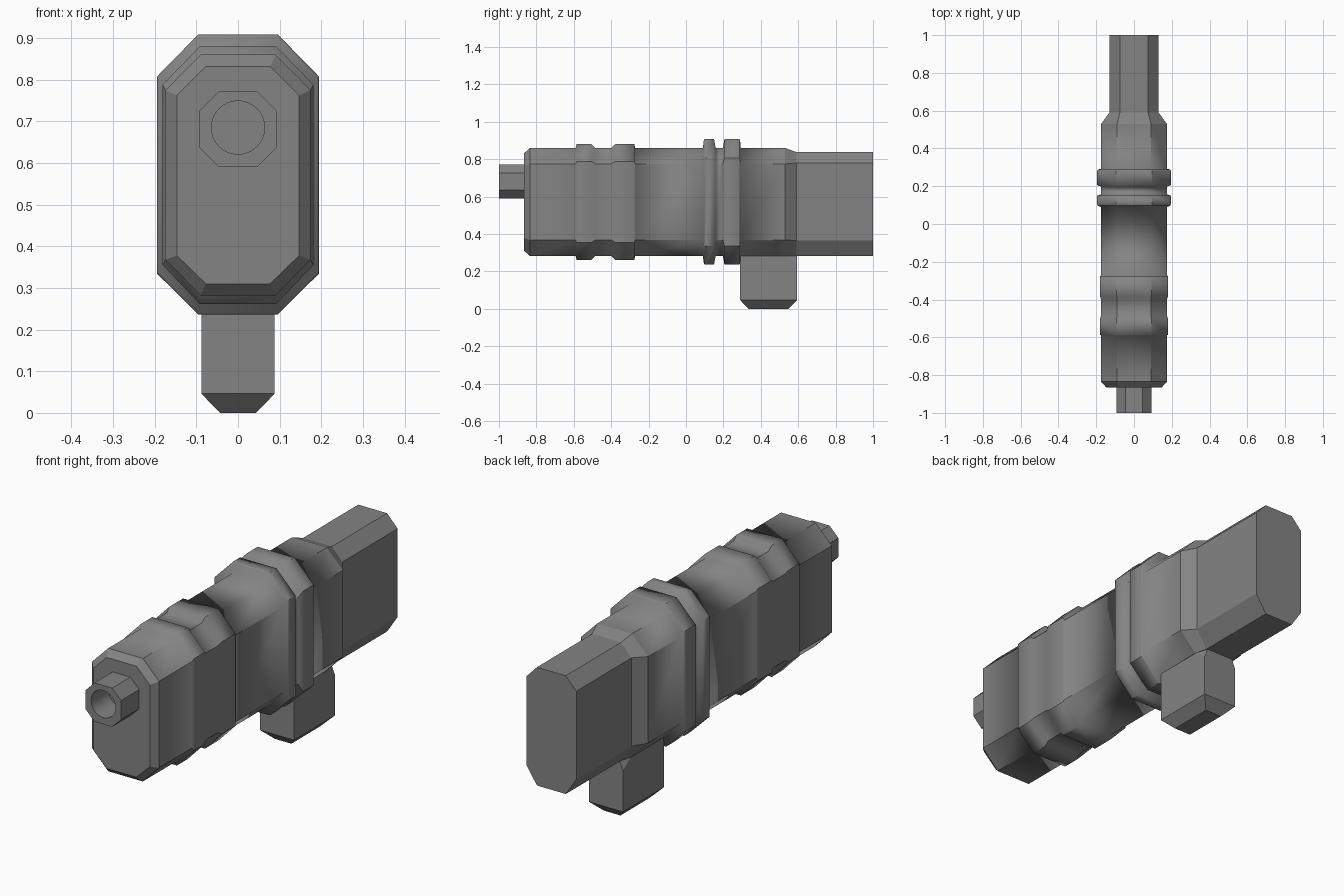
import bpy, bmesh, math

if "Cube" in bpy.data.objects:
    bpy.data.objects.remove(bpy.data.objects["Cube"])

dark = bpy.data.materials.new("dark_grey")
dark.diffuse_color = (0.23, 0.23, 0.23, 1)
dark.use_nodes = True
dark.node_tree.nodes["Principled BSDF"].inputs["Base Color"].default_value = dark.diffuse_color


def loft(name, rings, soft=None):
    """Skin equal-length closed rings and cap both ends.
    Edges running around the section between the soft y limits are shaded smooth."""
    bm = bmesh.new()
    loops = [[bm.verts.new(p) for p in ring] for ring in rings]
    n = len(loops[0])
    for a, b in zip(loops, loops[1:]):
        for i in range(n):
            bm.faces.new((a[i], a[(i + 1) % n], b[(i + 1) % n], b[i]))
    bm.faces.new(loops[0])
    bm.faces.new(loops[-1])
    bmesh.ops.remove_doubles(bm, verts=bm.verts, dist=0.0001)
    bmesh.ops.recalc_face_normals(bm, faces=bm.faces)
    if soft:
        for f in bm.faces:
            f.smooth = True
        for e in bm.edges:
            y0, y1 = (v.co.y for v in e.verts)
            around = abs(y0 - y1) < 1e-5 and soft[0] < y0 < soft[1]
            e.smooth = around or e.calc_face_angle(0) < math.radians(15)
    mesh = bpy.data.meshes.new(name)
    bm.to_mesh(mesh)
    bm.free()
    mesh.materials.append(dark)
    obj = bpy.data.objects.new(name, mesh)
    bpy.context.collection.objects.link(obj)
    return obj


def octagon(y, half, flat, z0, z0s, z1s, z1):
    """Chamfered rectangle in the XZ plane."""
    return [(flat, y, z0), (half, y, z0s), (half, y, z1s), (flat, y, z1),
            (-flat, y, z1), (-half, y, z1s), (-half, y, z0s), (-flat, y, z0)]


# Cross-sections of the body: half width, flat width, bottom to top heights
NOSE = (0.147, 0.077, 0.31, 0.378, 0.762, 0.832)
BODY = (0.174, 0.09, 0.282, 0.368, 0.775, 0.86)
BAND = (0.181, 0.092, 0.262, 0.355, 0.788, 0.88)
RIM = (0.190, 0.094, 0.239, 0.337, 0.805, 0.905)
RING = (0.195, 0.095, 0.236, 0.335, 0.807, 0.909)
TAIL = (0.13, 0.075, 0.282, 0.365, 0.78, 0.838)

# Main body with raised bands, twin rings and narrow tail
stations = [
    (-0.865, NOSE), (-0.835, BODY), (-0.59, BODY), (-0.585, BAND),
    (-0.505, BAND), (-0.485, BODY), (-0.40, BODY), (-0.378, BAND),
    (-0.276, BAND), (-0.272, BODY), (0.09, BODY), (0.096, RIM),
    (0.104, RING), (0.15, RING), (0.158, BODY), (0.197, BODY),
    (0.206, RING), (0.282, RING), (0.289, RIM), (0.293, BODY),
    (0.53, BODY), (0.59, TAIL), (1.0, TAIL)]
loft("body", [octagon(y, *s) for y, s in stations], soft=(-0.8, 0.5))

# Octagonal muzzle with a round blind bore
muzzle = loft("muzzle", [octagon(y, 0.092, 0.046, 0.59, 0.636, 0.726, 0.772)
                         for y in (-1.0, -0.84)])
bpy.ops.mesh.primitive_cylinder_add(vertices=32, radius=0.064, depth=0.26,
                                    location=(0, -1.0, 0.685),
                                    rotation=(math.pi / 2, 0, 0))
cutter = bpy.context.object
cutter.name = "bore_cutter"
cutter.hide_render = True
cutter.data.materials.append(dark)
cut = muzzle.modifiers.new("bore", 'BOOLEAN')
cut.operation = 'DIFFERENCE'
cut.solver = 'EXACT'
cut.object = cutter
bpy.context.view_layer.objects.active = muzzle
bpy.ops.object.modifier_apply(modifier="bore")
bpy.data.objects.remove(cutter)


# Stub grip below: chamfered foot, clipped rear corners at the top
def grip_ring(z, half, y0, y1, clip_x=0.0, clip_y=0.0):
    return [(-half, y0, z), (half, y0, z), (half, y1 - clip_y, z),
            (half - clip_x, y1, z), (clip_x - half, y1, z), (-half, y1 - clip_y, z)]


loft("grip", [grip_ring(0.0, 0.043, 0.335, 0.548),
              grip_ring(0.046, 0.088, 0.29, 0.593),
              grip_ring(0.24, 0.088, 0.29, 0.593),
              grip_ring(0.285, 0.088, 0.29, 0.593, 0.02, 0.06),
              grip_ring(0.30, 0.085, 0.30, 0.575, 0.02, 0.06)])
